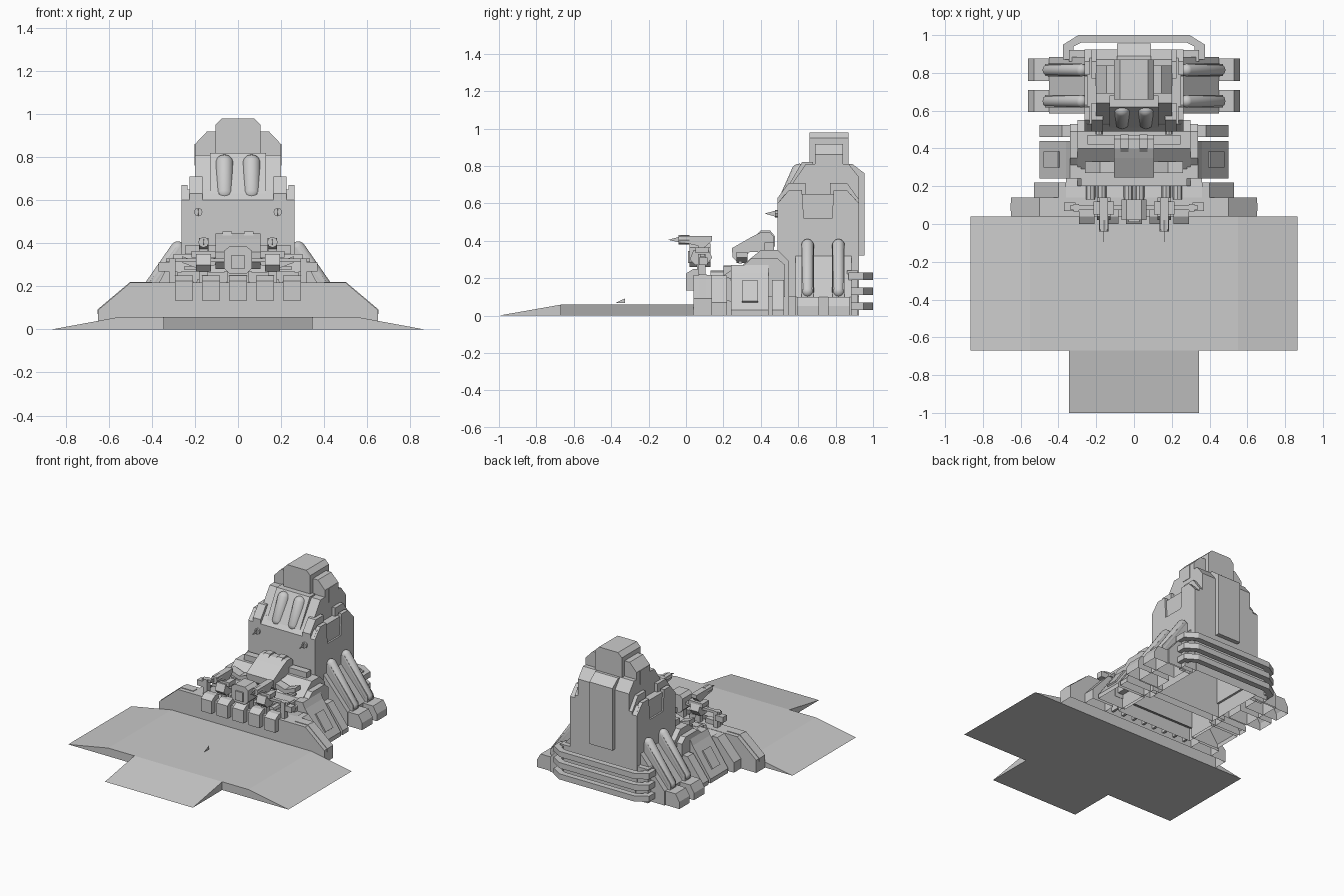
import bpy, bmesh, math
from mathutils import Vector

def finish(name, bm, smooth=False):
    bmesh.ops.recalc_face_normals(bm, faces=bm.faces)
    me = bpy.data.meshes.new(name)
    bm.to_mesh(me)
    bm.free()
    for p in me.polygons:
        p.use_smooth = smooth
    ob = bpy.data.objects.new(name, me)
    bpy.context.collection.objects.link(ob)
    return ob

# Extrude a 2D profile along an axis: 'x' takes (y,z), 'y' takes (x,z), 'z' takes (x,y)
def prism(name, pts, axis, a, b, open_bottom=False):
    bm = bmesh.new()
    def at(p, t):
        return {'x': (t, p[0], p[1]), 'y': (p[0], t, p[1]), 'z': (p[0], p[1], t)}[axis]
    lo = [bm.verts.new(at(p, a)) for p in pts]
    hi = [bm.verts.new(at(p, b)) for p in pts]
    bm.faces.new(lo)
    bm.faces.new(hi)
    n = len(pts)
    for i in range(n):
        bm.faces.new((lo[i], lo[(i + 1) % n], hi[(i + 1) % n], hi[i]))
    bmesh.ops.recalc_face_normals(bm, faces=bm.faces)
    if open_bottom:
        low = [f for f in bm.faces if all(v.co.z < 1e-4 for v in f.verts)]
        bmesh.ops.delete(bm, geom=low, context='FACES')
    return finish(name, bm)

def box(name, x0, x1, y0, y1, z0, z1):
    return prism(name, [(x0, y0), (x1, y0), (x1, y1), (x0, y1)], 'z', z0, z1)

def sym(half):
    return half + [(-x, z) for x, z in reversed(half)]

def capsule(name, a, b, r):
    a, b = Vector(a), Vector(b)
    bm = bmesh.new()
    bmesh.ops.create_uvsphere(bm, u_segments=16, v_segments=9, radius=r)
    for v in bm.verts:
        v.co.z += (b - a).length / 2 * (1 if v.co.z > 0 else -1)
    q = (b - a).to_track_quat('Z', 'Y')
    for v in bm.verts:
        v.co = q @ v.co + (a + b) / 2
    return finish(name, bm, True)

def rod(name, a, b, r, n=8):
    a, b = Vector(a), Vector(b)
    bm = bmesh.new()
    bmesh.ops.create_cone(bm, cap_ends=True, segments=n, radius1=r, radius2=r, depth=(b - a).length)
    q = (b - a).to_track_quat('Z', 'Y')
    for v in bm.verts:
        v.co = q @ v.co + (a + b) / 2
    return finish(name, bm)

# Landing apron and front ramp
prism("apron", [(-.865, 0), (.865, 0), (.55, .058), (-.55, .058)], 'y', -.67, .04)
prism("front_ramp", [(-1, 0), (-.67, 0), (-.67, .058)], 'x', -.345, .345)
prism("apron_fin", [(-.38, .066), (-.325, .066), (-.325, .092)], 'x', -.001, .001)

# Front barrier wall with hooked blocks
prism("barrier_wall", sym([(.65, 0), (.65, .09), (.5, .217)]), 'y', .04, .14, True)
for i in range(5):
    x = (i - 2) * .125
    prism("wall_block", [(0, .135), (.045, .135), (.08, .2), (.08, .25), (.04, .25), (0, .225)],
          'x', x - .042, x + .042)
for i in range(8):
    x = (i - 3.5) * .085
    box("under_rib", x - .008, x + .008, .14, .2, .02, .12)
prism("under_slope", [(.14, .12), (.245, .07), (.245, .2), (.14, .215)], 'x', -.36, .36)

# Bunker between wall and tower
prism("bunker", [(.2, 0), (.2, .215), (.27, .26), (.29, .26), (.4, .35), (.49, .35), (.55, .29), (.55, 0)],
      'x', -.3, .3, True)
box("bunker_ledge", -.28, .28, .2, .29, .2, .265)
for x in (-.2, 0, .2):
    for d in (-.03, .03):
        rod("bunker_pipe", (x + d, .13, .215), (x + d, .24, .215), .025)
    box("pipe_collar", x - .065, x + .065, .2, .255, .19, .268)

# Central turret hood
prism("turret_hood", [(.245, .36), (.25, .31), (.28, .28), (.34, .34), (.47, .34), (.47, .42),
                      (.45, .445), (.40, .445), (.35, .42)], 'x', -.105, .105)
box("turret_back", -.245, .245, .42, .47, .34, .39)
for x in (-.05, .05):
    prism("hood_rib", [(.36, .415), (.4, .455), (.45, .455), (.475, .425), (.475, .37), (.4, .37)],
          'x', x - .022, x + .022)

# Railing with central sight housing
box("wall_rail", -.335, .335, .075, .1, .312, .33)
prism("sight_housing", sym([(.04, .26), (.065, .285), (.065, .365), (.04, .385)]), 'y', .02, .13)
box("sight_lens", -.03, .03, .01, .03, .28, .345)
box("sight_post", -.05, .05, .06, .1, .2, .27)

for s in (1, -1):
    def m(pts):
        return [(s * x, z) for x, z in pts]
    def mbox(name, x0, x1, *r):
        box(name, min(s * x0, s * x1), max(s * x0, s * x1), *r)
    # Wall trim and rail ends
    prism("wall_trim", m([(.653, .07), (.653, .092), (.5, .221), (.4, .221), (.4, .2), (.5, .2)]), 'y', .07, .11)
    mbox("rail_end", .31, .37, .07, .115, .27, .31)
    mbox("rail_post", .29, .32, .065, .105, .21, .33)
    mbox("window_slot", .19, .25, .28, .3, .278, .293)
    # Gun on the wall
    x = s * .16
    box("gun_post", x - .02, x + .02, .065, .1, .2, .38)
    prism("gun_cradle", [(.02, .3), (.05, .27), (.11, .27), (.14, .31), (.12, .35), (.04, .35)], 'x', x - .035, x + .035)
    box("gun_shield", x - .055, x + .055, .05, .12, .335, .365)
    prism("gun_body", [(.01, .385), (.1, .365), (.14, .4), (.14, .425), (-.03, .425), (-.03, .39)], 'x', x - .022, x + .022)
    rod("gun_barrel", (x, -.04, .405), (x, .02, .405), .025)
    prism("gun_fin", [(-.095, .405), (-.04, .42), (-.04, .392)], 'x', x - .001, x + .001)
    # Turret arm
    prism("turret_arm", m([(.1, .30), (.18, .28), (.26, .31), (.26, .34), (.18, .31), (.1, .335)]), 'y', .27, .33)
    # Bunker flank and side slope with hatch
    prism("bunker_flank", [(.24, .1), (.24, .23), (.3, .26), (.35, .305), (.49, .305), (.53, .27), (.53, .1)],
          'x', s * .28, s * .34)
    prism("side_slope", m([(.28, 0), (.5, 0), (.5, .03), (.36, .23), (.34, .27), (.28, .27)]), 'y', .24, .44, True)
    prism("side_hatch", m([(.472, .07), (.395, .18), (.403, .187), (.48, .077)]), 'y', .3, .385)
    prism("side_block", m([(.36, 0), (.53, 0), (.53, .07), (.4, .215), (.36, .215)]), 'y', .14, .22, True)
    prism("side_fin", m([(.25, 0), (.5, 0), (.5, .03), (.38, .19), (.25, .19)]), 'y', .46, .525, True)
    # Tower buttresses and pipes
    prism("buttress_slope", m([(.25, 0), (.45, 0), (.45, .1), (.26, .32), (.25, .32)]), 'y', .585, .885, True)
    for y in (.65, .815):
        prism("buttress_foot", m([(.3, 0), (.56, 0), (.56, .05), (.53, .1), (.3, .1)]), 'y', y - .057, y + .06, True)
        prism("buttress_rib", m([(.25, .1), (.47, .1), (.47, .14), (.29, .38), (.25, .38)]), 'y', y - .032, y + .032)
        capsule("buttress_pipe", (s * .45, y, .13), (s * .28, y, .375), .034)
    # Tower side armour and shoulders
    prism("tower_side_plate", [(.49, .1), (.49, .6), (.55, .67), (.62, .67), (.63, .52), (.78, .52),
                               (.79, .67), (.86, .67), (.925, .6), (.925, .1)], 'x', s * .235, s * .262)
    prism("front_shoulder", [(.49, .58), (.49, .63), (.55, .71), (.64, .71), (.64, .58)], 'x', s * .165, s * .225)
    prism("rear_shoulder", [(.77, .58), (.77, .71), (.86, .71), (.925, .62), (.925, .58)], 'x', s * .165, s * .225)
    # Small tower sensors
    rod("sensor_mount", (s * .185, .5, .545), (s * .185, .475, .545), .02)
    prism("sensor_fin", [(.42, .545), (.475, .56), (.475, .53)], 'x', s * .185 - .001, s * .185 + .001)
    mbox("head_side_rib", .15, .203, .73, .8, .76, .86)
    # Front capsules
    capsule("tower_capsule", (s * .063, .545, .635), (s * .063, .605, .77), .042)

# Tower body, sloped upper section and head
prism("tower_body", [(.49, 0), (.49, .6), (.53, .65), (.88, .65), (.925, .6), (.925, 0)], 'x', -.25, .25, True)
prism("tower_upper", [(.49, .59), (.64, .81), (.87, .81), (.925, .74), (.925, .59)], 'x', -.2, .2)
prism("capsule_panel", [(.51, .63), (.62, .82), (.68, .82), (.68, .63)], 'x', -.13, .13)
prism("head_core", sym([(.105, .75), (.105, .95), (.075, .98)]), 'y', .66, .87)
prism("head_sides", sym([(.2, .75), (.2, .86), (.145, .918)]), 'y', .69, .84)
prism("back_spine", [(.85, .32), (.955, .32), (.955, .76), (.89, .81), (.85, .81)], 'x', -.09, .09)

# Wrap-around rear rails
for z in (.03, .11, .19):
    prism("rear_rail", sym([(.32, .87), (.32, .94), (.28, .96)])
          + [(-.375, .87), (-.375, .95), (-.295, 1.0), (.295, 1.0), (.375, .95), (.375, .87)], 'z', z, z + .04)
for s in (1, -1):
    prism("rail_mount", [(s * .25, .86), (s * .345, .86), (s * .345, .92), (s * .25, .92)], 'z', 0, .24, True)
